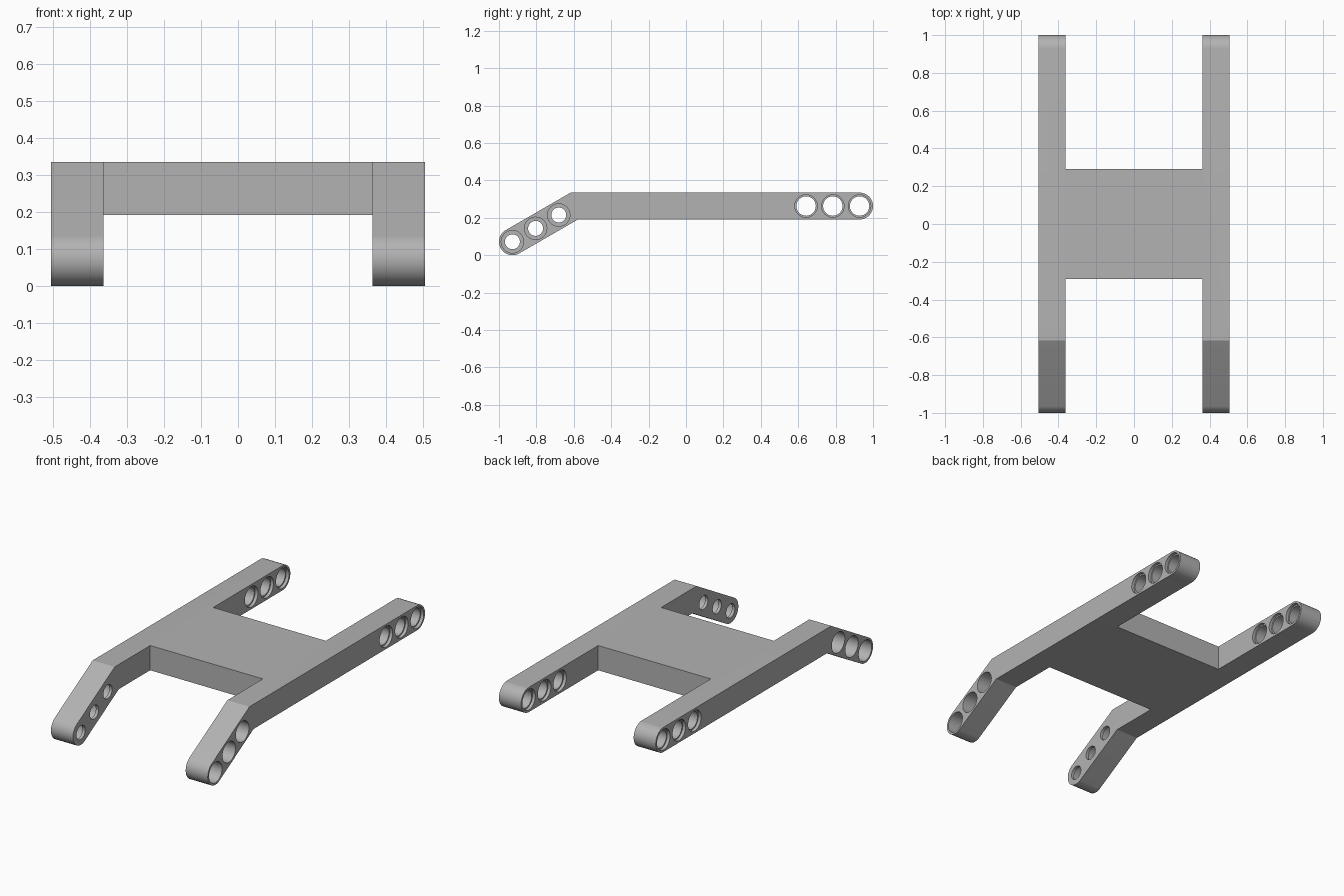
import bpy, bmesh
from math import sin, cos, tan, radians, pi
from mathutils import Vector

cube = bpy.data.objects.get("Cube")
if cube:
    bpy.data.objects.remove(cube, do_unlink=True)

R = 0.072                    # half thickness of the beams
INNER, OUTER = 0.363, 0.505  # arm sides in x
MID = 0.263                  # height of the beam centre line
PITCH = 0.143                # hole spacing
BEND = radians(30)
REAR_END = Vector((0, 1 - R, MID))
FRONT_END = Vector((0, R - 1, R))
SLOPE = Vector((0, cos(BEND), sin(BEND)))

grey = bpy.data.materials.new("light_grey")
grey.use_nodes = True
colour = (0.45, 0.45, 0.45, 1)
grey.diffuse_color = colour
grey.node_tree.nodes["Principled BSDF"].inputs["Base Color"].default_value = colour


def make_object(name, bm):
    bmesh.ops.recalc_face_normals(bm, faces=bm.faces)
    mesh = bpy.data.meshes.new(name)
    bm.to_mesh(mesh)
    bm.free()
    mesh.materials.append(grey)
    obj = bpy.data.objects.new(name, mesh)
    bpy.context.collection.objects.link(obj)
    return obj


def apply_modifier(obj, kind, **settings):
    bpy.ops.object.select_all(action='DESELECT')
    bpy.context.view_layer.objects.active = obj
    obj.select_set(True)
    mod = obj.modifiers.new(kind.title(), kind)
    for key, value in settings.items():
        setattr(mod, key, value)
    bpy.ops.object.modifier_apply(modifier=mod.name)


def combine(obj, tool, operation):
    apply_modifier(obj, 'BOOLEAN', object=tool, operation=operation, solver='EXACT')
    bpy.data.objects.remove(tool, do_unlink=True)


def arc(centre, start, steps=24):
    """Half circle in the side plane."""
    angles = [start + pi * i / steps for i in range(steps + 1)]
    return [centre + R * Vector((0, cos(a), sin(a))) for a in angles]


def hole_cutter(centre, steps):
    """Stepped round cutter; steps are (x, radius) pairs from inside to outside."""
    bm = bmesh.new()
    n = 40
    rings = [[bm.verts.new((x, centre.y + r * cos(2 * pi * i / n), centre.z + r * sin(2 * pi * i / n)))
              for i in range(n)] for x, r in steps]
    for a, b in zip(rings, rings[1:]):
        for i in range(n):
            j = (i + 1) % n
            bm.faces.new((a[i], a[j], b[j], b[i]))
    bm.faces.new(rings[0])
    bm.faces.new(rings[-1])
    return make_object("hole_cutter", bm)


# Arm: side profile with round ends and a mitred bend, extruded in x
bend_y = FRONT_END.y + (MID - R) / tan(BEND)
mitre = R * tan(BEND / 2)
profile = arc(REAR_END, -pi / 2)
profile.append(Vector((0, bend_y - mitre, MID + R)))
profile += arc(FRONT_END, pi / 2 + BEND)
profile.append(Vector((0, bend_y + mitre, MID - R)))
bm = bmesh.new()
face = bm.faces.new([bm.verts.new(p + Vector((INNER, 0, 0))) for p in profile])
side = bmesh.ops.extrude_face_region(bm, geom=[face])
bmesh.ops.translate(bm, vec=(OUTER - INNER, 0, 0),
                    verts=[v for v in side["geom"] if isinstance(v, bmesh.types.BMVert)])
frame = make_object("frame", bm)

# Rear holes have a shallow rim on both sides, front holes a deep recess outside
BORE, RIM, PIN, LIP = 0.052, 0.06, 0.04, 0.018
rear_steps = [(INNER - LIP, RIM), (INNER + LIP, RIM), (INNER + LIP, BORE),
              (OUTER - LIP, BORE), (OUTER - LIP, RIM), (OUTER + LIP, RIM)]
front_steps = [(INNER - LIP, PIN), (INNER + LIP, PIN), (INNER + LIP, RIM), (OUTER + LIP, RIM)]
for i in range(3):
    combine(frame, hole_cutter(REAR_END - Vector((0, PITCH * i, 0)), rear_steps), 'DIFFERENCE')
    combine(frame, hole_cutter(FRONT_END + SLOPE * PITCH * i, front_steps), 'DIFFERENCE')
apply_modifier(frame, 'MIRROR')

# Deck joining the two arms
bm = bmesh.new()
bmesh.ops.create_cube(bm, size=1)
bmesh.ops.scale(bm, vec=(2 * INNER, 0.58, 2 * R), verts=bm.verts)
bmesh.ops.translate(bm, vec=(0, 0, MID), verts=bm.verts)
combine(frame, make_object("deck", bm), 'UNION')

bpy.ops.object.select_all(action='DESELECT')
frame.select_set(True)
bpy.context.view_layer.objects.active = frame
bpy.ops.object.shade_smooth_by_angle(angle=radians(25))
